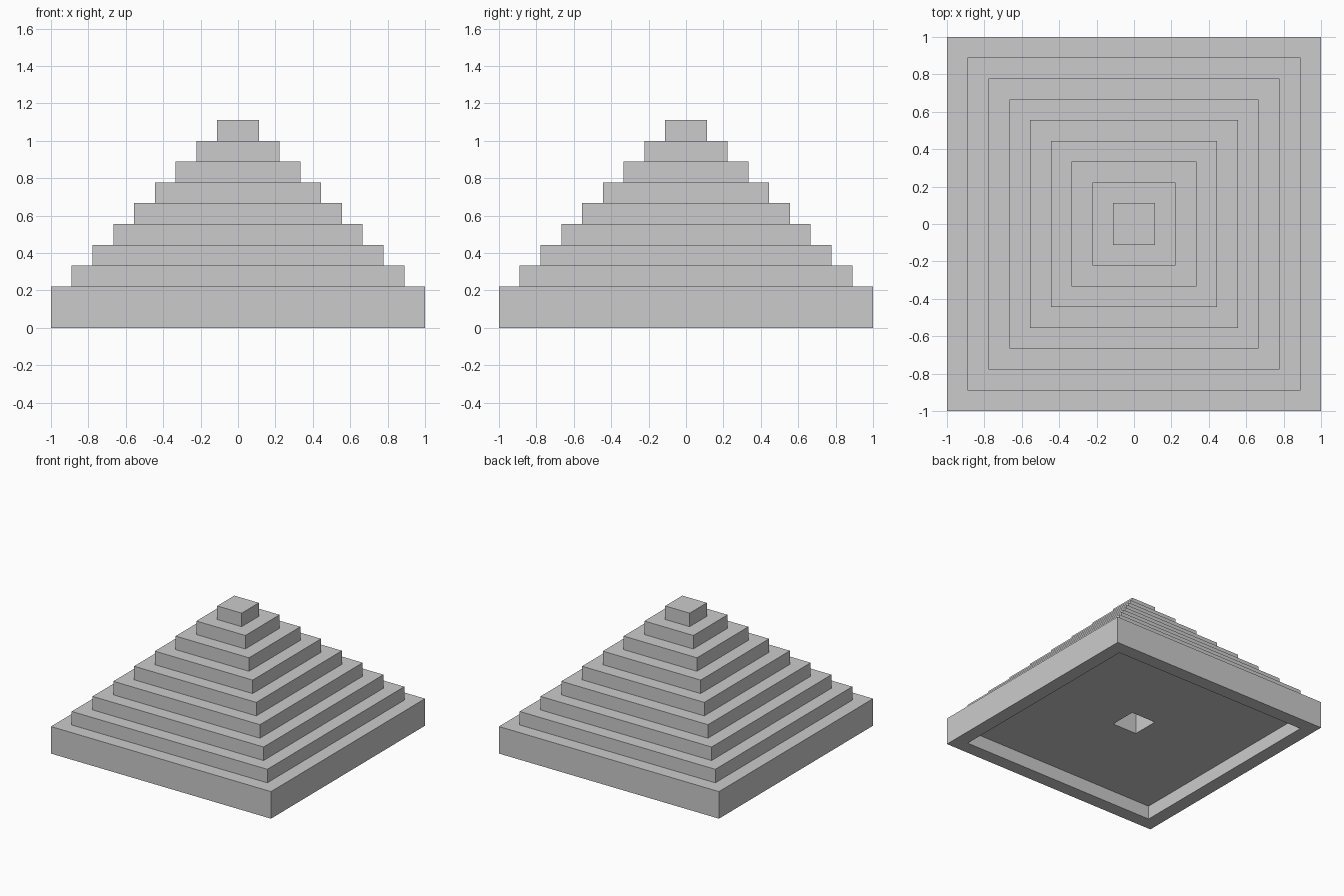
import bpy
import bmesh

if "Cube" in bpy.data.objects:
    bpy.data.objects.remove(bpy.data.objects["Cube"], do_unlink=True)

STEP = 1 / 9      # tier height and tread depth
TIERS = 9

# Single stone colour
stone = bpy.data.materials.new("grey stone")
stone.use_nodes = True
colour = (0.6, 0.6, 0.6, 1)
stone.diffuse_color = colour
stone.node_tree.nodes["Principled BSDF"].inputs["Base Color"].default_value = colour


def square_loft(name, profile):
    """Skin square rings given as (half width, height), capped at both ends."""
    bm = bmesh.new()
    rings = []
    for half, z in profile:
        corners = [(-half, -half), (half, -half), (half, half), (-half, half)]
        rings.append([bm.verts.new((x, y, z)) for x, y in corners])
    for lower, upper in zip(rings, rings[1:]):
        for i in range(4):
            j = (i + 1) % 4
            bm.faces.new((lower[i], lower[j], upper[j], upper[i]))
    bm.faces.new(rings[0][::-1])
    bm.faces.new(rings[-1])
    mesh = bpy.data.meshes.new(name)
    bm.to_mesh(mesh)
    bm.free()
    mesh.materials.append(stone)
    obj = bpy.data.objects.new(name, mesh)
    bpy.context.collection.objects.link(obj)
    return obj


# Central shaft, recess under the base, then the rim of the base
profile = [(STEP, TIERS * STEP), (STEP, STEP),
           (1 - STEP, STEP), (1 - STEP, 0), (1, 0)]

# Stepped outside, each tier one step narrower than the one below
for tier in range(TIERS):
    half = 1 - tier * STEP
    if tier:
        profile.append((half, (tier + 1) * STEP))
    profile.append((half, (tier + 2) * STEP))

square_loft("stepped_pyramid", profile)
